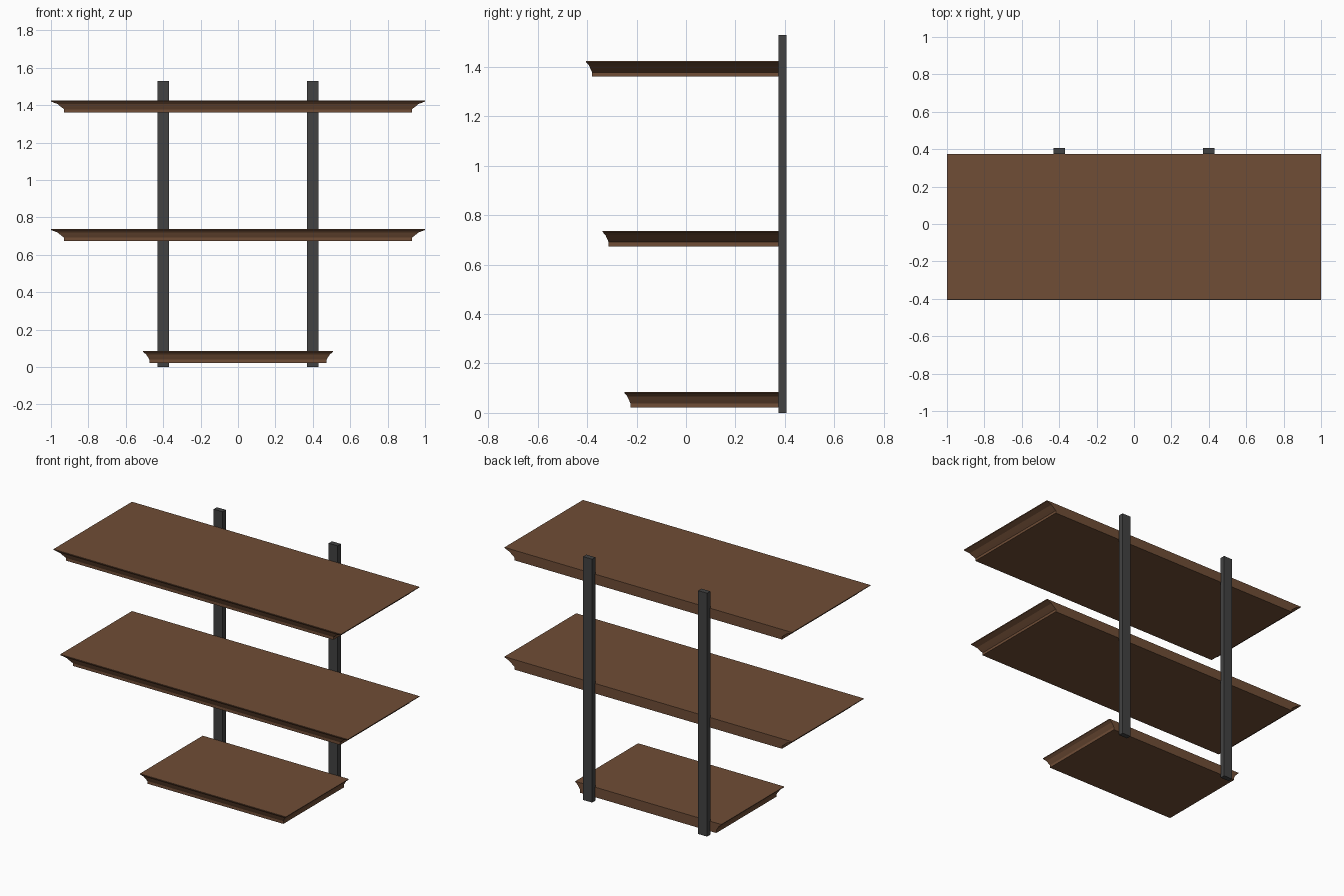
import bpy
import bmesh

cube = bpy.data.objects.get("Cube")
if cube:
    bpy.data.objects.remove(cube)


def make_material(name, rgb):
    mat = bpy.data.materials.new(name)
    mat.use_nodes = True
    mat.diffuse_color = (*rgb, 1)
    mat.node_tree.nodes["Principled BSDF"].inputs["Base Color"].default_value = (*rgb, 1)
    return mat


wood = make_material("brown wood", (0.16, 0.075, 0.037))
metal = make_material("dark grey metal", (0.055, 0.055, 0.055))

BACK = 0.375  # plane where shelves meet the posts

# Edge moulding: (drop below the top, fraction of the full inset)
MOULDING = [(0, 0), (0.005, 0.02), (0.018, 0.5), (0.034, 0.78), (0.046, 1), (0.063, 1)]


def add_object(name, bm, mat):
    bmesh.ops.recalc_face_normals(bm, faces=bm.faces)
    mesh = bpy.data.meshes.new(name)
    bm.to_mesh(mesh)
    bm.free()
    mesh.materials.append(mat)
    obj = bpy.data.objects.new(name, mesh)
    bpy.context.collection.objects.link(obj)
    return obj


# Shelf: moulded on the front and both ends, flat at the back
def add_shelf(name, half_width, front, top, inset_x, inset_y=0.025):
    bm = bmesh.new()
    rings = []
    for drop, inset in MOULDING:
        x = half_width - inset_x * inset
        y = front + inset_y * inset
        corners = [(-x, y), (x, y), (x, BACK), (-x, BACK)]
        rings.append([bm.verts.new((cx, cy, top - drop)) for cx, cy in corners])
    for upper, lower in zip(rings, rings[1:]):
        for i in range(4):
            j = (i + 1) % 4
            bm.faces.new((upper[i], upper[j], lower[j], lower[i]))
    bm.faces.new(rings[0])
    bm.faces.new(rings[-1])
    return add_object(name, bm, wood)


add_shelf("top_shelf", 1.0, -0.405, 1.424, 0.07)
add_shelf("middle_shelf", 1.0, -0.338, 0.737, 0.07)
add_shelf("bottom_shelf", 0.508, -0.25, 0.085, 0.035)

# Upright posts behind the shelves
for name, x in (("right_post", -0.4), ("left_post", 0.4)):
    bm = bmesh.new()
    bmesh.ops.create_cube(bm, size=1)
    bmesh.ops.scale(bm, vec=(0.062, 0.032, 1.53), verts=bm.verts)
    bmesh.ops.translate(bm, vec=(x, BACK + 0.015, 0.765), verts=bm.verts)
    add_object(name, bm, metal)
